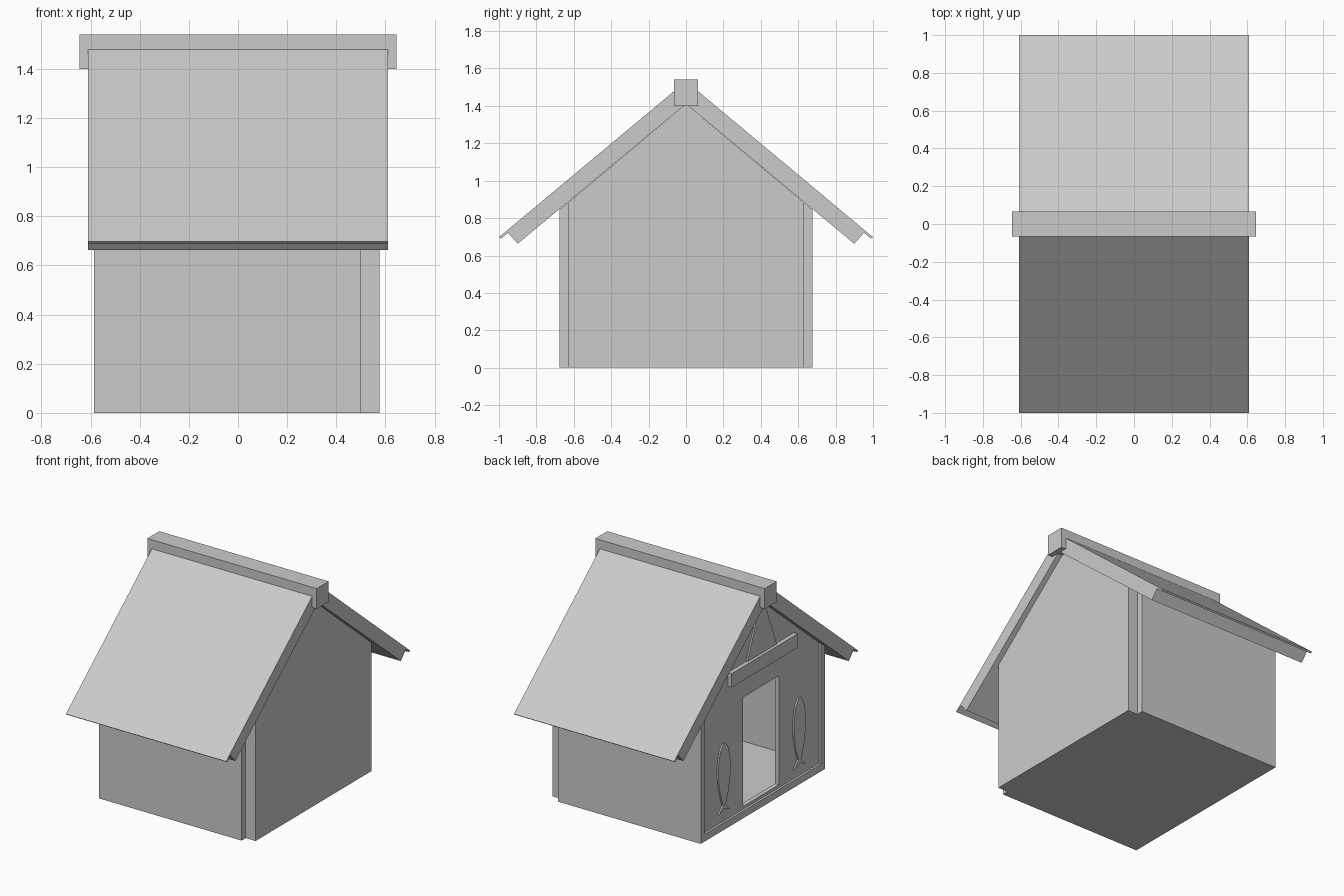
import bpy, bmesh

if "Cube" in bpy.data.objects:
    bpy.data.objects.remove(bpy.data.objects["Cube"])

SLOPE = 0.835


def under(y):
    """Height of the roof underside at a given y."""
    return 1.41 - SLOPE * abs(y)


def prism(name, profile, x0, x1):
    """Extrude a (y, z) outline along x."""
    bm = bmesh.new()
    face = bm.faces.new([bm.verts.new((x0, y, z)) for y, z in profile])
    ext = bmesh.ops.extrude_face_region(bm, geom=[face])
    moved = [v for v in ext["geom"] if isinstance(v, bmesh.types.BMVert)]
    bmesh.ops.translate(bm, verts=moved, vec=(x1 - x0, 0, 0))
    bmesh.ops.recalc_face_normals(bm, faces=bm.faces)
    mesh = bpy.data.meshes.new(name)
    bm.to_mesh(mesh)
    bm.free()
    obj = bpy.data.objects.new(name, mesh)
    bpy.context.collection.objects.link(obj)
    return obj


def rect(y0, y1, z0, z1):
    return [(y0, z0), (y1, z0), (y1, z1), (y0, z1)]


def gable(w, z0):
    return [(-w, z0), (w, z0), (w, under(w)), (0, under(0)), (-w, under(w))]


# floor and rear gable wall
prism("floor", rect(-0.63, 0.63, 0, 0.05), -0.585, 0.5)
prism("back_gable_wall", gable(0.63, 0), 0.5, 0.575)

# entrance gable with door opening
entrance = prism("entrance_gable_wall", gable(0.63, 0.05), -0.57, -0.54)
cutter = prism("door_cutter", rect(-0.195, 0.195, 0.07, 0.82), -0.7, -0.45)
cutter.hide_render = True
cutter.hide_set(True)
cut = entrance.modifiers.new("door", "BOOLEAN")
cut.operation = "DIFFERENCE"
cut.solver = "EXACT"
cut.object = cutter
bpy.context.view_layer.objects.active = entrance
bpy.ops.object.modifier_apply(modifier="door")
bpy.data.objects.remove(cutter)

# half outline of the fish ornament: (half width, height)
fish = [(0.012, 0.59), (0.045, 0.545), (0.065, 0.45), (0.065, 0.36),
        (0.045, 0.25), (0.014, 0.165), (0.06, 0.115)]

for s, side in ((-1, "front"), (1, "rear")):
    # long side wall with a sloped top
    prism(side + "_side_wall",
          [(s * 0.63, 0), (s * 0.675, 0), (s * 0.675, under(0.675)), (s * 0.63, under(0.63))],
          -0.585, 0.5)
    # roof slab and the thin cover sheet overhanging it
    prism(side + "_roof_slab",
          [(0, 1.41), (s * 0.9, 0.663), (s * 0.952, 0.722), (0, 1.517)], -0.61, 0.61)
    prism(side + "_roof_sheet",
          [(0, 1.515), (s * 0.99, 0.69), (s * 1.0, 0.698), (0, 1.532)], -0.61, 0.61)
    # raised fish ornament beside the door
    c = s * 0.41
    outline = [(c + w, z) for w, z in fish] + [(c, 0.14)] + [(c - w, z) for w, z in reversed(fish)]
    prism(side + "_fish_ornament", outline, -0.58, -0.565)

# sign board and triangular trim over the door
prism("sign_board", rect(-0.36, 0.36, 0.96, 1.055), -0.6, -0.565)
prism("gable_trim", [(-0.16, 1.055), (0.16, 1.055), (0.03, 1.38), (-0.03, 1.38)], -0.58, -0.565)

# ridge beam
prism("ridge_beam", rect(-0.065, 0.065, 1.4, 1.54), -0.645, 0.645)
